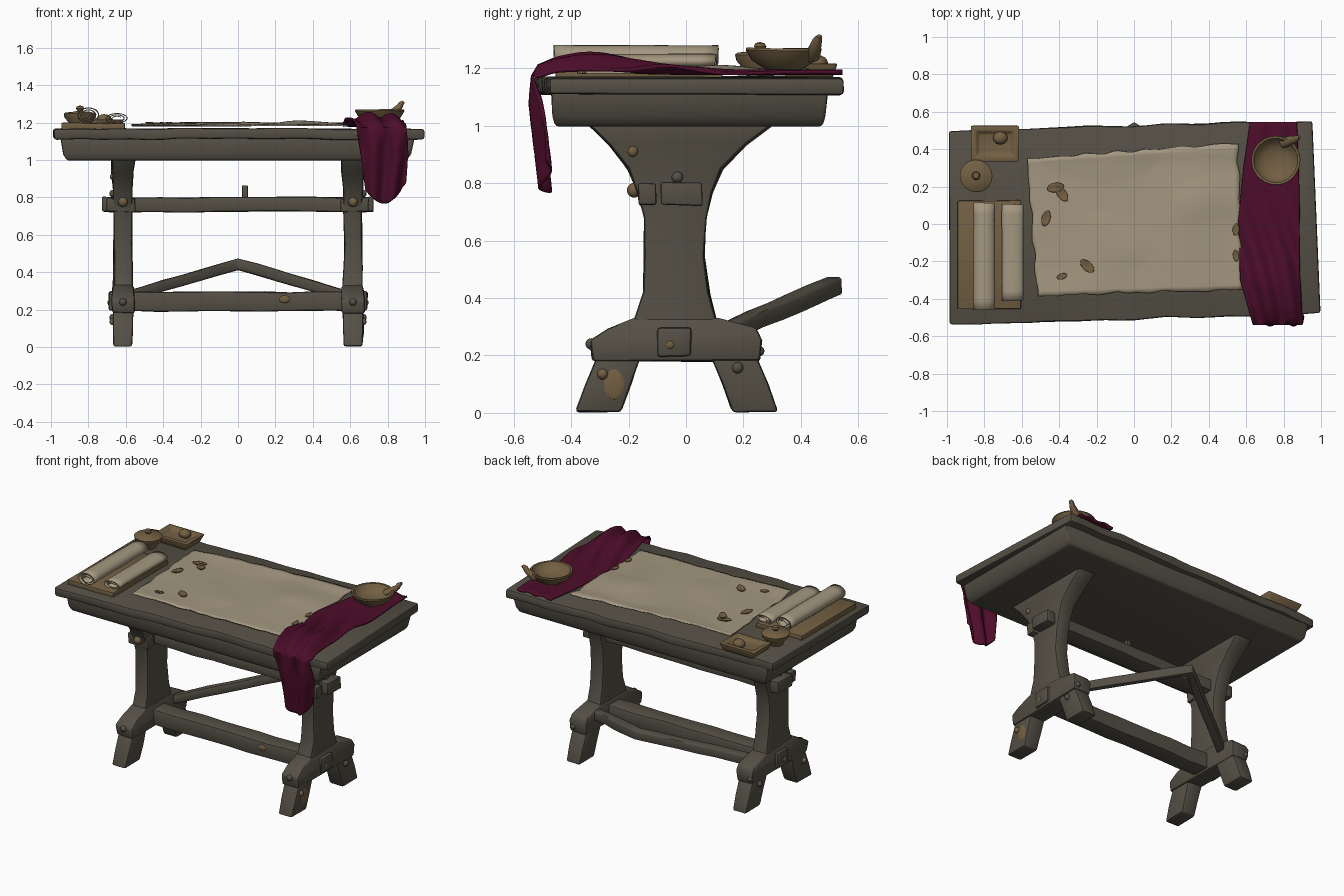
import bpy, bmesh, math, random
from mathutils import Vector, noise

if "Cube" in bpy.data.objects:
    bpy.data.objects.remove(bpy.data.objects["Cube"])

random.seed(4)


def material(name, rgb):
    m = bpy.data.materials.new(name)
    m.diffuse_color = (*rgb, 1)
    m.use_nodes = True
    m.node_tree.nodes["Principled BSDF"].inputs["Base Color"].default_value = m.diffuse_color
    return m


WOOD = material("weathered wood", (0.090, 0.080, 0.060))
PAPER = material("parchment", (0.37, 0.31, 0.215))
CLOTH = material("maroon cloth", (0.075, 0.004, 0.023))
BROWN = material("warm brown", (0.170, 0.115, 0.055))


def finish(name, bm, mat, angle=40, recalc=True):
    if recalc:
        bmesh.ops.recalc_face_normals(bm, faces=bm.faces[:])
    me = bpy.data.meshes.new(name)
    bm.to_mesh(me)
    bm.free()
    me.materials.append(mat)
    me.polygons.foreach_set("use_smooth", [True] * len(me.polygons))
    me.set_sharp_from_angle(angle=math.radians(angle))
    ob = bpy.data.objects.new(name, me)
    bpy.context.collection.objects.link(ob)
    return ob


def loft(name, rings, mat, bevel=0.0, wobble=0.0):
    """Skin closed rings of points, cap both ends, round the hard edges."""
    bm = bmesh.new()
    vs = [[bm.verts.new(p) for p in r] for r in rings]
    n = len(rings[0])
    for a, b in zip(vs, vs[1:]):
        for i in range(n):
            j = (i + 1) % n
            bm.faces.new((a[i], a[j], b[j], b[i]))
    bm.faces.new(vs[0][::-1])
    bm.faces.new(vs[-1])
    bmesh.ops.recalc_face_normals(bm, faces=bm.faces[:])
    if bevel:
        hard = [e for e in bm.edges if e.calc_face_angle(0) > 0.6]
        bmesh.ops.bevel(bm, geom=hard, offset=bevel, segments=2, profile=0.5,
                        affect='EDGES', clamp_overlap=True)
    if wobble:
        for v in bm.verts:
            v.co += noise.noise_vector(v.co * 5) * wobble
    return finish(name, bm, mat)


def rx(x, y0, y1, z0, z1):
    return [(x, y0, z0), (x, y1, z0), (x, y1, z1), (x, y0, z1)]


def rz(z, x0, x1, y0, y1):
    return [(x0, y0, z), (x1, y0, z), (x1, y1, z), (x0, y1, z)]


def beam(name, x0, x1, y0, y1, z0, z1, mat=WOOD, bevel=0.012, wobble=0.008, n=10):
    xs = [x0 + (x1 - x0) * i / n for i in range(n + 1)]
    return loft(name, [rx(x, y0, y1, z0, z1) for x in xs], mat, bevel, wobble)


def lathe(name, cx, cy, profile, mat, n=28):
    rings = [[(cx + r * math.cos(2 * math.pi * i / n), cy + r * math.sin(2 * math.pi * i / n), z)
              for i in range(n)] for r, z in profile]
    return loft(name, rings, mat, 0, 0.004)


def blob(name, loc, size, mat):
    bm = bmesh.new()
    bmesh.ops.create_uvsphere(bm, u_segments=12, v_segments=8, radius=1)
    for v in bm.verts:
        v.co = Vector(loc) + Vector([a * b for a, b in zip(v.co, size)])
    return finish(name, bm, mat)


def sheet(name, f, nu, nv, mat, thick):
    bm = bmesh.new()
    g = [[bm.verts.new(f(i / nu, j / nv)) for j in range(nv + 1)] for i in range(nu + 1)]
    for i in range(nu):
        for j in range(nv):
            bm.faces.new((g[i][j], g[i + 1][j], g[i + 1][j + 1], g[i][j + 1]))
    ob = finish(name, bm, mat, 60)
    mod = ob.modifiers.new("thickness", 'SOLIDIFY')
    mod.thickness, mod.offset = thick, 0
    return ob


def table(pts, t):
    """Piecewise linear lookup."""
    for (a, p), (b, q) in zip(pts, pts[1:]):
        if t <= b:
            return p + (q - p) * (t - a) / (b - a)
    return pts[-1][1]


# Table top: a slightly skewed slab on a tapered apron
rings = []
for i in range(25):
    u = i / 24
    xf, xb = -0.98 + 1.98 * u, -0.995 + 1.952 * u
    yf, yb = -0.54 + 0.06 * u, 0.50 + 0.05 * u
    rings.append([(xf, yf, 1.11), (xb, yb, 1.11), (xb, yb, 1.168), (xf, yf, 1.168)])
loft("table_top", rings, WOOD, 0.012, 0.012)
loft("apron", [rz(0.997, -0.915, 0.90, -0.455, 0.475), rz(1.03, -0.935, 0.925, -0.465, 0.485),
               rz(1.12, -0.95, 0.945, -0.47, 0.495)], WOOD, 0.012)

# Trestle legs: (z, y min, y max, half thickness)
LEG = [(0.24, -0.22, 0.13, 0.052), (0.34, -0.175, 0.10, 0.052), (0.42, -0.15, 0.078, 0.05),
       (0.55, -0.145, 0.065, 0.05), (0.68, -0.15, 0.068, 0.05), (0.77, -0.17, 0.09, 0.051),
       (0.85, -0.20, 0.125, 0.053), (0.93, -0.265, 0.21, 0.058), (1.01, -0.345, 0.31, 0.064)]
for s, side in ((-1, "left"), (1, "right")):
    c = s * 0.615

    def sec(z, y0, y1, h):
        return rz(z, c - h, c + h, y0, y1)
    loft(side + "_leg", [sec(*r) for r in LEG], WOOD, 0.014, 0.01)
    loft(side + "_foot_block", [sec(0.18, -0.325, 0.255, 0.06), sec(0.255, -0.335, 0.265, 0.064),
                                sec(0.295, -0.27, 0.245, 0.06), sec(0.33, -0.18, 0.11, 0.054)],
         WOOD, 0.012, 0.01)
    loft(side + "_front_foot", [sec(0.003, -0.385, -0.225, 0.05), sec(0.1, -0.35, -0.19, 0.053),
                                sec(0.22, -0.30, -0.15, 0.055)], WOOD, 0.012, 0.004)
    loft(side + "_back_foot", [sec(0.003, 0.16, 0.32, 0.05), sec(0.1, 0.125, 0.285, 0.053),
                               sec(0.22, 0.075, 0.235, 0.055)], WOOD, 0.012, 0.004)
    # Beam ends, wedges and pegs
    a, b = sorted((s * 0.55, s * 0.70))
    beam(side + "_wedge", a, b, -0.165, -0.105, 0.722, 0.798, n=2, bevel=0.008)
    a, b = sorted((s * 0.655, s * 0.725))
    beam(side + "_beam_end", a, b, -0.09, 0.055, 0.722, 0.802, n=2, bevel=0.008)
    for k, (x, y, z, r, m) in enumerate([
            (0.665, -0.185, 0.91, 0.020, BROWN), (0.615, -0.18, 0.775, 0.026, BROWN),
            (0.668, -0.29, 0.135, 0.019, BROWN), (0.678, -0.055, 0.237, 0.020, BROWN),
            (0.668, 0.18, 0.157, 0.020, WOOD), (0.615, -0.33, 0.24, 0.020, WOOD),
            (0.668, -0.03, 0.82, 0.020, WOOD), (0.655, 0.255, 0.215, 0.018, WOOD)]):
        blob(f"{side}_peg_{k}", (s * x, y, z), (r, r, r), m)

# Stretchers between the legs
beam("upper_stretcher", -0.68, 0.68, -0.08, 0.045, 0.722, 0.800)
beam("lower_stretcher", -0.69, 0.69, -0.10, 0.02, 0.192, 0.295)
beam("stretcher_pin", 0.022, 0.052, -0.03, 0.0, 0.78, 0.862, n=1, bevel=0.005)
brace = []
for i in range(-6, 7):
    t = abs(i) / 6
    y, z = 0.515 - 0.415 * t, 0.443 - 0.183 * t
    brace.append(rx(0.62 * i / 6, y - 0.032, y + 0.032, z - 0.03, z + 0.032))
loft("back_brace", brace, WOOD, 0.01, 0.006)
blob("foot_worn_patch", (0.666, -0.25, 0.10), (0.008, 0.04, 0.055), BROWN)
blob("stretcher_worn_patch", (0.25, -0.10, 0.255), (0.03, 0.008, 0.02), BROWN)


# Parchment sheet, rippled with ragged borders
def paper_z(x, y):
    return (1.184 + 0.014 * max(0, noise.noise(Vector((x * 3, y * 4, 2))))
            + 0.016 * math.exp(-((x - 0.32) / 0.16) ** 2 - ((y - 0.1) / 0.3) ** 2)
            + 0.010 * math.exp(-((y - 0.4) / 0.05) ** 2))


def parchment(u, v):
    front = Vector((-0.515, -0.385, 0)).lerp(Vector((0.58, -0.35, 0)), u)
    back = Vector((-0.57, 0.35, 0)).lerp(Vector((0.555, 0.43, 0)), u)
    p = front.lerp(back, v)
    edge = max(abs(u - 0.5), abs(v - 0.5)) > 0.49
    p += noise.noise_vector(p * 12) * (0.014 if edge else 0.0)
    p.z = paper_z(p.x, p.y)
    return p


sheet("parchment", parchment, 44, 30, PAPER, 0.008)

# Dry leaf scraps on the parchment
for k, (x, y, a, r) in enumerate([(-0.42, 0.195, 0.2, 0.045), (-0.385, 0.16, 2.2, 0.045),
                                  (-0.47, 0.03, 1.3, 0.042), (-0.385, -0.28, 0.3, 0.028),
                                  (-0.25, -0.225, 2.4, 0.045), (0.545, -0.03, 1.5, 0.032),
                                  (0.545, -0.17, 1.7, 0.03)]):
    def leaf(u, v):
        p, q = (u - 0.5) * 2 * r, (v - 0.5) * r * math.sqrt(max(0.05, 1 - (2 * u - 1) ** 2)) * 1.1
        X = x + p * math.cos(a) - q * math.sin(a)
        Y = y + p * math.sin(a) + q * math.cos(a)
        return Vector((X, Y, paper_z(X, Y) + 0.008 + 9 * q * q + 4 * p * p))
    sheet(f"leaf_{k}", leaf, 6, 4, BROWN, 0.004)

# Cloth runner, draped over the front edge
LEFT = [(0, 0.62), (0.16, 0.585), (0.35, 0.557), (0.55, 0.57), (0.7, 0.635), (1, 0.685)]
RIGHT = [(0, 0.87), (0.25, 0.885), (0.5, 0.885), (0.7, 0.90), (0.85, 0.91), (1, 0.895)]


def runner(u, v):
    x = table(LEFT, v) * (1 - u) + table(RIGHT, v) * u
    mid = math.sin(math.pi * u)
    if v < 0.7:
        y = 0.545 - 1.08 * v / 0.7
        amp = 0.005 if y > 0.15 else 0.005 + 0.012 * min(1, (0.15 - y) / 0.3)
        z = 1.181 + amp * (1 + math.sin(15 * u + 6 * y + 2 * math.sin(5 * y)))
        z += 0.04 * (0.3 + 0.7 * mid) * math.exp(-((y + 0.33) / 0.15) ** 2)
        z -= 0.02 * max(0, (v - 0.65) / 0.05)
        return Vector((x, y, z))
    h = (v - 0.7) / 0.3
    y = -0.535 + 0.045 * h + 0.02 * min(1, h * 4) * math.sin(13 * u + 2.5 * h)
    return Vector((x, y, 1.172 - h * (0.335 - 0.04 * u + 0.09 * mid)))


sheet("cloth_runner", runner, 28, 70, CLOTH, 0.010)

# Bowl with a curled handle
lathe("bowl", 0.757, 0.342, [(0.065, 1.195), (0.075, 1.203), (0.112, 1.228), (0.132, 1.262),
                             (0.130, 1.270), (0.118, 1.268), (0.10, 1.238), (0.06, 1.218),
                             (0.002, 1.215)], BROWN)
path = [(0.80, 0.435, 1.235, 0.030), (0.835, 0.445, 1.258, 0.026), (0.862, 0.452, 1.282, 0.020),
        (0.872, 0.458, 1.300, 0.017), (0.885, 0.464, 1.312, 0.010)]
loft("bowl_handle", [[(x + r * 0.7 * math.cos(t), y + r * math.sin(t), z - r * 0.5 * math.cos(t))
                      for t in [k * math.pi / 5 for k in range(10)]] for x, y, z, r in path], BROWN)

# Lidded pot
lathe("lidded_pot", -0.845, 0.257, [(0.045, 1.165), (0.05, 1.185), (0.082, 1.225), (0.086, 1.245),
                                    (0.078, 1.252), (0.03, 1.258), (0.014, 1.262), (0.022, 1.275),
                                    (0.016, 1.286), (0.002, 1.29)], BROWN)

# Rectangular dish with a rim and knob
loft("dish", [rz(1.165, -0.85, -0.635, 0.35, 0.51), rz(1.217, -0.875, -0.612, 0.332, 0.528),
              rz(1.217, -0.845, -0.642, 0.362, 0.498), rz(1.198, -0.83, -0.657, 0.377, 0.483)],
     BROWN, 0.008)
blob("dish_knob", (-0.715, 0.46, 1.215), (0.04, 0.035, 0.03), BROWN)

# Board with two rolled scrolls
beam("scroll_board", -0.943, -0.605, -0.455, 0.125, 1.16, 1.197, BROWN, 0.006, 0.006, 4)


def scroll(name, cx, cz, y0, y1, ax, az):
    def roll(u, v):
        a = 2 * math.pi * 2.6 * u + 0.6
        k = 0.35 + 0.65 * u
        w = 1 + 0.06 * noise.noise(Vector((v * 3, cx * 9, 0)))
        y = y0 + (y1 - y0) * v + 0.012 * math.sin(9 * u) * (v - 0.5)
        return Vector((cx + ax * k * w * math.cos(a), y, cz + az * k * w * math.sin(a)))
    sheet(name, roll, 64, 10, PAPER, 0.004)


scroll("large_scroll", -0.797, 1.240, -0.455, 0.108, 0.063, 0.043)
scroll("small_scroll", -0.645, 1.222, -0.405, 0.10, 0.062, 0.029)
